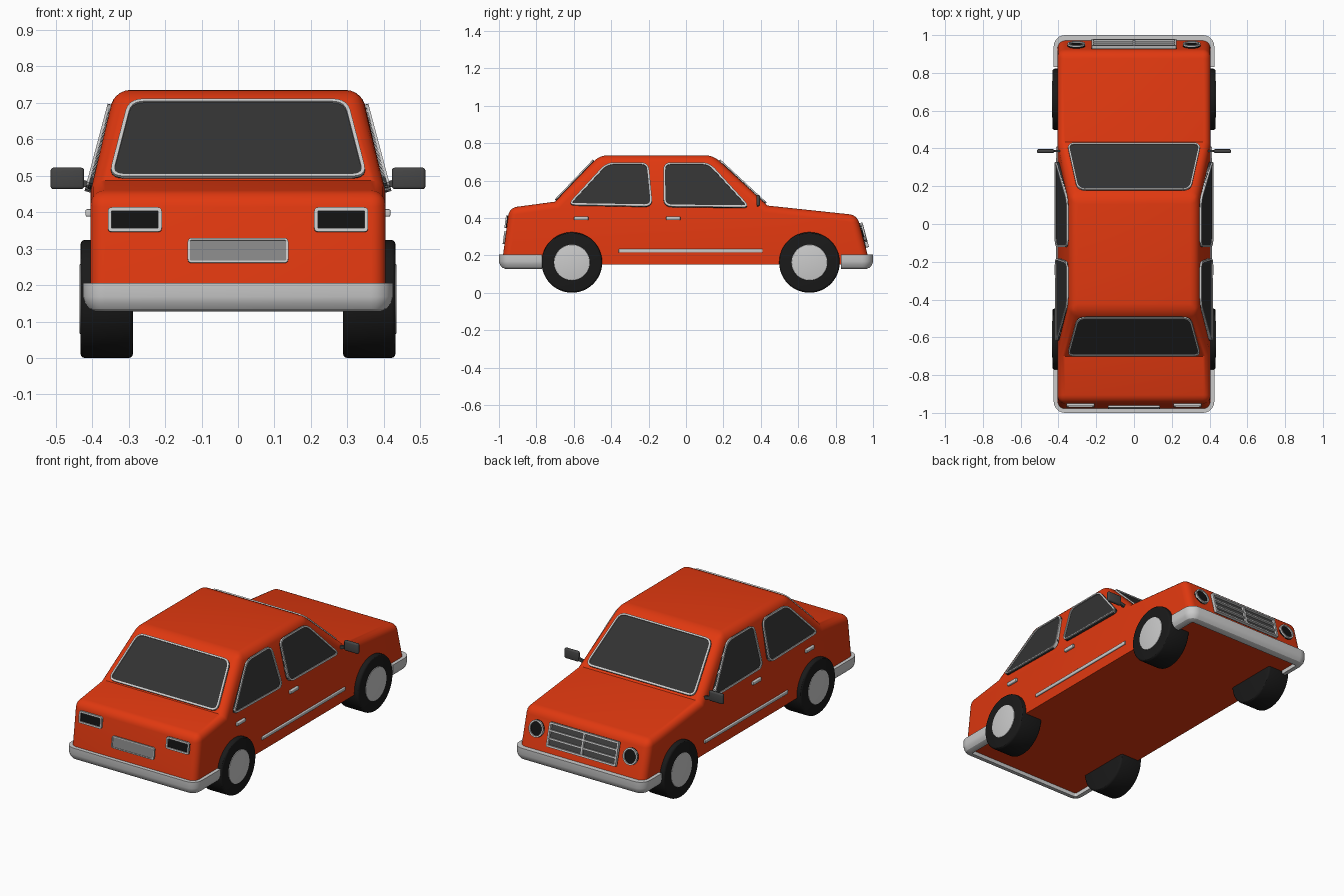
import bpy, bmesh
from math import sin, cos, pi, radians
from mathutils import Vector, Matrix

if "Cube" in bpy.data.objects:
    bpy.data.objects.remove(bpy.data.objects["Cube"])


def material(name, rgb):
    m = bpy.data.materials.new(name)
    m.diffuse_color = (*rgb, 1)
    m.use_nodes = True
    m.node_tree.nodes["Principled BSDF"].inputs["Base Color"].default_value = m.diffuse_color
    return m


RED = material("red_paint", (0.75, 0.04, 0.005))
GLASS = material("dark_glass", (0.032, 0.032, 0.032))
BLACK = material("black", (0.006, 0.006, 0.006))
RUBBER = material("rubber", (0.01, 0.01, 0.01))
DARK = material("dark_grey", (0.06, 0.06, 0.06))
MID = material("mid_grey", (0.25, 0.25, 0.25))


def finish(name, bm, mat=None, angle=30):
    bmesh.ops.recalc_face_normals(bm, faces=bm.faces)
    me = bpy.data.meshes.new(name)
    bm.to_mesh(me)
    bm.free()
    ob = bpy.data.objects.new(name, me)
    bpy.context.collection.objects.link(ob)
    if mat:
        me.materials.append(mat)
    bpy.ops.object.select_all(action='DESELECT')
    ob.select_set(True)
    bpy.context.view_layer.objects.active = ob
    bpy.ops.object.shade_smooth_by_angle(angle=radians(angle))
    return ob


def box(name, lo, hi, bevel=0, mat=None):
    lo, hi = Vector(lo), Vector(hi)
    bm = bmesh.new()
    bmesh.ops.create_cube(bm, size=1, matrix=Matrix.Translation((lo + hi) / 2)
                          @ Matrix.Diagonal((*(hi - lo), 1)))
    if bevel:
        bmesh.ops.bevel(bm, geom=bm.edges[:], offset=bevel, segments=3, profile=0.5, affect='EDGES')
    return finish(name, bm, mat)


def disc(name, x0, x1, y, z, r, bevel, mat=None):
    bm = bmesh.new()
    bmesh.ops.create_cone(bm, cap_ends=True, segments=48, radius1=r, radius2=r, depth=abs(x1 - x0),
                          matrix=Matrix.Translation(((x0 + x1) / 2, y, z)) @ Matrix.Rotation(pi / 2, 4, 'Y'))
    rims = [e for e in bm.edges if any(len(f.verts) > 4 for f in e.link_faces)]
    bmesh.ops.bevel(bm, geom=rims, offset=bevel, segments=3, profile=0.5, affect='EDGES')
    return finish(name, bm, mat)


def rounded(corners, r):
    c = [Vector(p) for p in corners]
    if not r:
        return c
    out = []
    for i, p in enumerate(c):
        a = p + (c[i - 1] - p).normalized() * r
        b = p + (c[(i + 1) % len(c)] - p).normalized() * r
        out += [a * (1 - t) ** 2 + p * 2 * t * (1 - t) + b * t * t for t in (0, .2, .4, .6, .8, 1)]
    return out


def slab(name, pts, out, d0, d1, mat=None, ring=0):
    """Flat plate, or a hollow frame of width ring, standing on the given plane."""
    bm = bmesh.new()
    f = bm.faces.new([bm.verts.new(p) for p in pts])
    f.normal_update()
    if f.normal.dot(Vector(out)) < 0:
        f.normal_flip()
    n = f.normal.copy()
    if ring:
        bmesh.ops.inset_individual(bm, faces=[f], thickness=ring, use_even_offset=True)
        bmesh.ops.delete(bm, geom=[f], context='FACES')
    bmesh.ops.translate(bm, verts=bm.verts, vec=n * d0)
    g = bmesh.ops.extrude_face_region(bm, geom=bm.faces[:], use_keep_orig=True)
    bmesh.ops.translate(bm, verts=[v for v in g['geom'] if isinstance(v, bmesh.types.BMVert)],
                        vec=n * (d1 - d0))
    return finish(name, bm, mat)


def panel(name, corners, out, r, ring, mat, d=0.004, rise=0.010):
    pts = rounded(corners, r)
    slab(name, pts, out, -0.012, d, mat)
    slab(name + "_frame", pts, out, -0.012, rise, None, ring)


# Body shell: side outline with a tapered cabin, rounded along its outer edges
outline = [(-.985, .15), (-.945, .454), (-.70, .487), (-.462, .735),
           (.145, .735), (.435, .466), (.915, .415), (.985, .15)]
bm = bmesh.new()
sides = []
for s in (-1, 1):
    v = [bm.verts.new((s * (.337 if z > .7 else .405), y, z)) for y, z in outline]
    bm.faces.new([v[i] for i in (0, 1, 2, 5, 6, 7)])
    bm.faces.new(v[2:6])
    sides.append(v)
L, R = sides
for i in range(8):
    j = (i + 1) % 8
    bm.faces.new((L[i], L[j], R[j], R[i]))
bmesh.ops.recalc_face_normals(bm, faces=bm.faces)
edges = [e for e in bm.edges if e.calc_face_angle_signed() > 0.4
         and max(v.co.z for v in e.verts) > .16]
bmesh.ops.bevel(bm, geom=edges, offset=.04, segments=5, profile=0.5, affect='EDGES', clamp_overlap=True)
finish("body", bm, RED)

# Wrap-around bumpers: a section swept round a U
section = [(0, .205), (0, .168), (.005, .15), (.016, .135), (.035, .127), (.05, .127), (.05, .205)]
for name, s, y0 in (("rear_bumper", -1, .77), ("front_bumper", 1, .83)):
    bm = bmesh.new()
    rows = []
    for d, z in section:
        half = [(.425 - d, y0)] + [(.365 + (.06 - d) * cos(a), .94 + (.06 - d) * sin(a))
                                   for a in (pi / 2 * k / 6 for k in range(7))]
        path = half + [(-x, y) for x, y in reversed(half)]
        rows.append([bm.verts.new((x, s * y, z)) for x, y in path])
    for a, b in zip(rows, rows[1:] + rows[:1]):
        for i in range(len(a) - 1):
            bm.faces.new((a[i], a[i + 1], b[i + 1], b[i]))
    for i in (0, -1):
        bm.faces.new([r[i] for r in rows])
    finish(name, bm)

# Front and rear screens
panel("rear_window", [(-.355, -.695, .492), (.355, -.695, .492), (.30, -.491, .705), (-.30, -.491, .705)],
      (0, -1, 1), .045, .01, GLASS)
panel("windscreen", [(-.355, .425, .475), (.355, .425, .475), (.30, .177, .705), (-.30, .177, .705)],
      (0, 1, 1), .045, .01, GLASS)

rear_side = [(-.635, .468), (-.425, .695), (-.20, .695), (-.178, .46)]
front_side = [(-.12, .46), (-.122, .695), (.125, .695), (.345, .455)]
for s, side in ((-1, "left"), (1, "right")):
    # Side windows lying on the sloping cabin wall
    for name, shape in (("rear", rear_side), ("front", front_side)):
        panel(f"{side}_{name}_side_window", [(s * (.405 - (z - .48) * .266), y, z) for y, z in shape],
              (s, 0, .2), .045, .01, GLASS)
    # Door handles and sill trim
    for name, y in (("rear", -.56), ("front", -.068)):
        box(f"{side}_{name}_door_handle", (s * .409 - .009, y - .038, .388),
            (s * .409 + .009, y + .038, .408), .004)
    box(f"{side}_side_trim", (s * .406 - .007, -.36, .214), (s * .406 + .007, .41, .234), .004)
    # Wing mirrors
    box(f"{side}_mirror", (s * .468 - .046, .376, .463), (s * .468 + .046, .396, .522), .008, DARK)
    slab(f"{side}_mirror_stem", [(s * .39, .38, .46), (s * .39, .38, .48), (s * .44, .38, .492), (s * .44, .38, .475)],
         (0, 1, 0), 0, .012, DARK)
    # Wheels
    for name, y in (("rear", -.61), ("front", .66)):
        disc(f"{side}_{name}_tyre", s * .288, s * .432, y, .162, .162, .012, RUBBER)
        disc(f"{side}_{name}_hub", s * .40, s * .435, y, .162, .096, .003)


def nose(x, z):
    return (x, .985 - .264 * (z - .15), z)


def tail(x, z):
    return (x, -.985 + .132 * (z - .15), z)


def rect(fn, x0, x1, z0, z1):
    return [fn(x0, z0), fn(x1, z0), fn(x1, z1), fn(x0, z1)]


# Tail lights and blank plate
for s, side in ((-1, "left"), (1, "right")):
    panel(f"{side}_tail_light", rect(tail, s * .283 - .074, s * .283 + .074, .345, .412),
          (0, -1, 0), .012, .01, BLACK, .005, .012)
panel("rear_plate", rect(tail, -.138, .138, .26, .328), (0, -1, 0), .012, .006, MID, .006, .01)

# Headlights
for s, side in ((-1, "left"), (1, "right")):
    ring = [nose(s * .305 + .046 * cos(a), .315 + .046 * sin(a)) for a in (2 * pi * k / 32 for k in range(32))]
    panel(f"{side}_headlight", ring, (0, 1, 0), 0, .009, BLACK, .008, .016)

# Grille with crossing bars
panel("grille", rect(nose, -.225, .225, .24, .372), (0, 1, 0), .006, .011, DARK, .004, .018)
slab("grille_upright", rect(nose, -.006, .006, .245, .367), (0, 1, 0), 0, .017)
for k, z in enumerate((.285, .327)):
    slab(f"grille_bar_{k + 1}", rect(nose, -.22, .22, z - .005, z + .005), (0, 1, 0), 0, .016)
